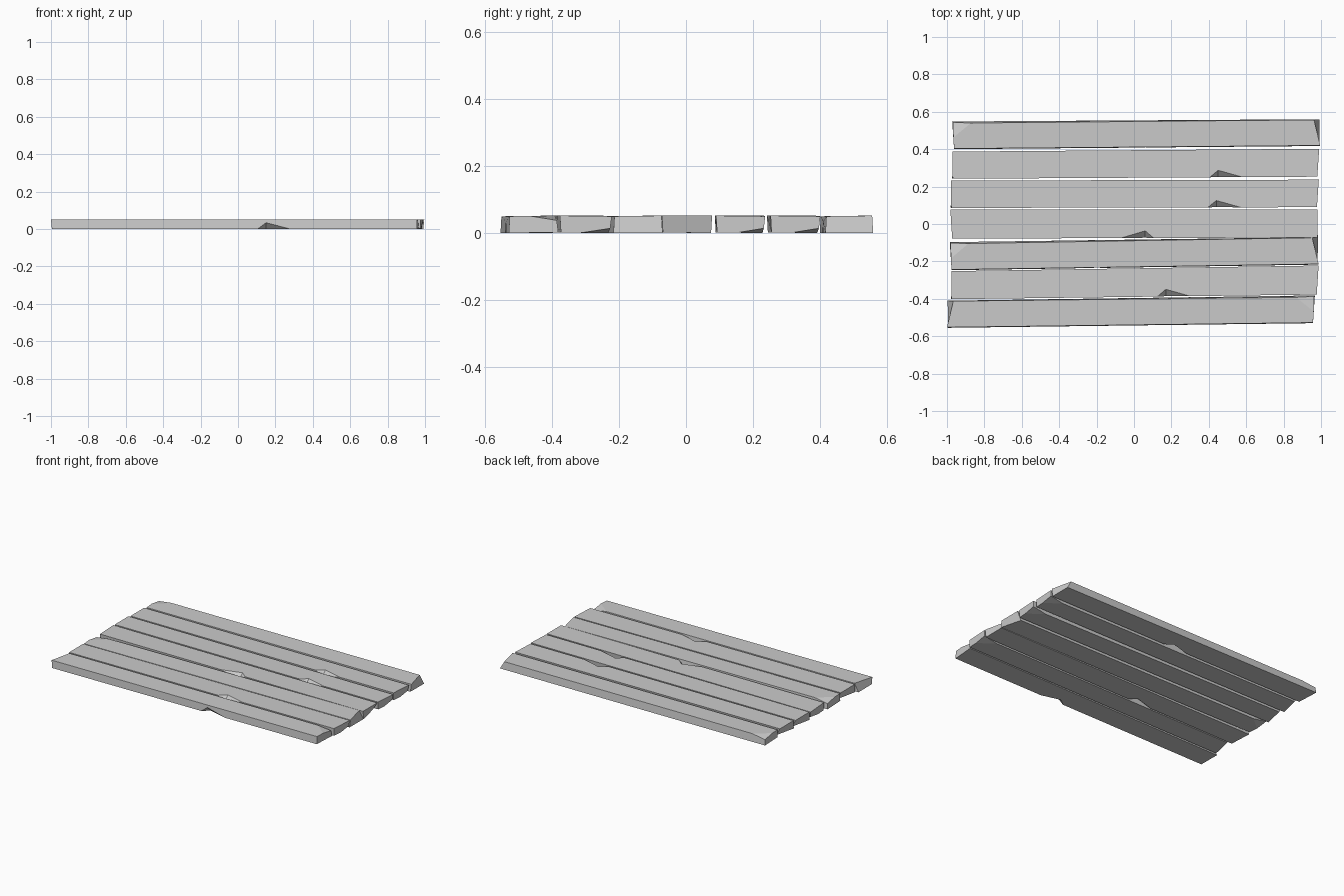
import bpy, bmesh

if "Cube" in bpy.data.objects:
    bpy.data.objects.remove(bpy.data.objects["Cube"])

T = 0.052  # plank thickness

# x left, x right, front edge y (left, right), back edge y (left, right),
# flip along x, flip in z, x of the chip's deepest point
PLANKS = [
    (-1.000, 0.967, -0.555, -0.530, -0.410, -0.382, -1, 1, 0.15),
    (-0.980, 0.987, -0.402, -0.377, -0.252, -0.222, -1, -1, 0.17),
    (-0.985, 0.987, -0.247, -0.217, -0.097, -0.070, 1, 1, -0.20),
    (-0.982, 0.985, -0.078, -0.072, 0.078, 0.078, 1, -1, 0.06),
    (-0.982, 0.988, 0.086, 0.090, 0.232, 0.237, -1, -1, 0.44),
    (-0.974, 0.990, 0.242, 0.253, 0.387, 0.402, -1, -1, 0.45),
    (-0.972, 0.996, 0.400, 0.417, 0.548, 0.560, 1, 1, 0.06),
]


def plank(name, xl, xr, fl, fr, bl, br, sx, sz, chip_x):
    """Worn board: chipped bottom front edge, dropped top corner, skewed end.
    sx / sz turn the same board end for end or upside down."""
    mid, half = (xl + xr) / 2, (xr - xl) / 2
    bm = bmesh.new()

    def vert(x, v, z):
        # x along the board, v from front edge (0) to back edge (1)
        wx = mid + sx * x
        t = (wx - xl) / (xr - xl)
        front, back = fl + (fr - fl) * t, bl + (br - bl) * t
        wz = z if sz > 0 else T - z
        return bm.verts.new((wx, front + (back - front) * v, wz))

    c = sx * (chip_x - mid)
    L, R = -half, half
    # bottom corners
    b_fl, b_fr = vert(L + 0.01, 0.0, 0), vert(R - 0.005, 0, 0)
    b_br, b_bl = vert(R - 0.004, 1, 0), vert(L, 1, 0.002)
    # top corners, with the right end sloped at the back
    t_fl, t_fr = vert(L + 0.01, 0.02, T - 0.002), vert(R, 0.02, T - 0.002)
    t_br, t_bl = vert(R - 0.034, 0.98, T), vert(L + 0.004, 0.97, T - 0.014)
    # dropped corner facet
    f_x, f_y = vert(L + 0.10, 0.94, T), vert(L + 0.006, 0.42, T - 0.001)
    # chip in the bottom front edge
    c0, c1 = vert(c - 0.13, 0, 0), vert(c + 0.045, 0, 0)
    c_in, c_up = vert(c, 0.25, 0), vert(c, 0.01, 0.034)

    for face in (
        (b_fl, b_bl, b_br, b_fr, c1, c_in, c0),      # bottom
        (t_fl, t_fr, t_br, f_x, f_y),                # top
        (f_x, t_bl, f_y),                            # dropped corner
        (b_fl, c0, c_up, c1, b_fr, t_fr, t_fl),      # front
        (c0, c_in, c_up), (c1, c_up, c_in),          # chip
        (b_br, b_bl, t_bl, f_x, t_br),               # back
        (b_fr, b_br, t_br, t_fr),                    # right end
        (b_bl, b_fl, t_fl, f_y, t_bl),               # left end
    ):
        bm.faces.new(face)
    bmesh.ops.recalc_face_normals(bm, faces=bm.faces)
    mesh = bpy.data.meshes.new(name)
    bm.to_mesh(mesh)
    bm.free()
    bpy.context.collection.objects.link(bpy.data.objects.new(name, mesh))


for i, p in enumerate(PLANKS, 1):
    plank(f"plank_{i}", *p)
